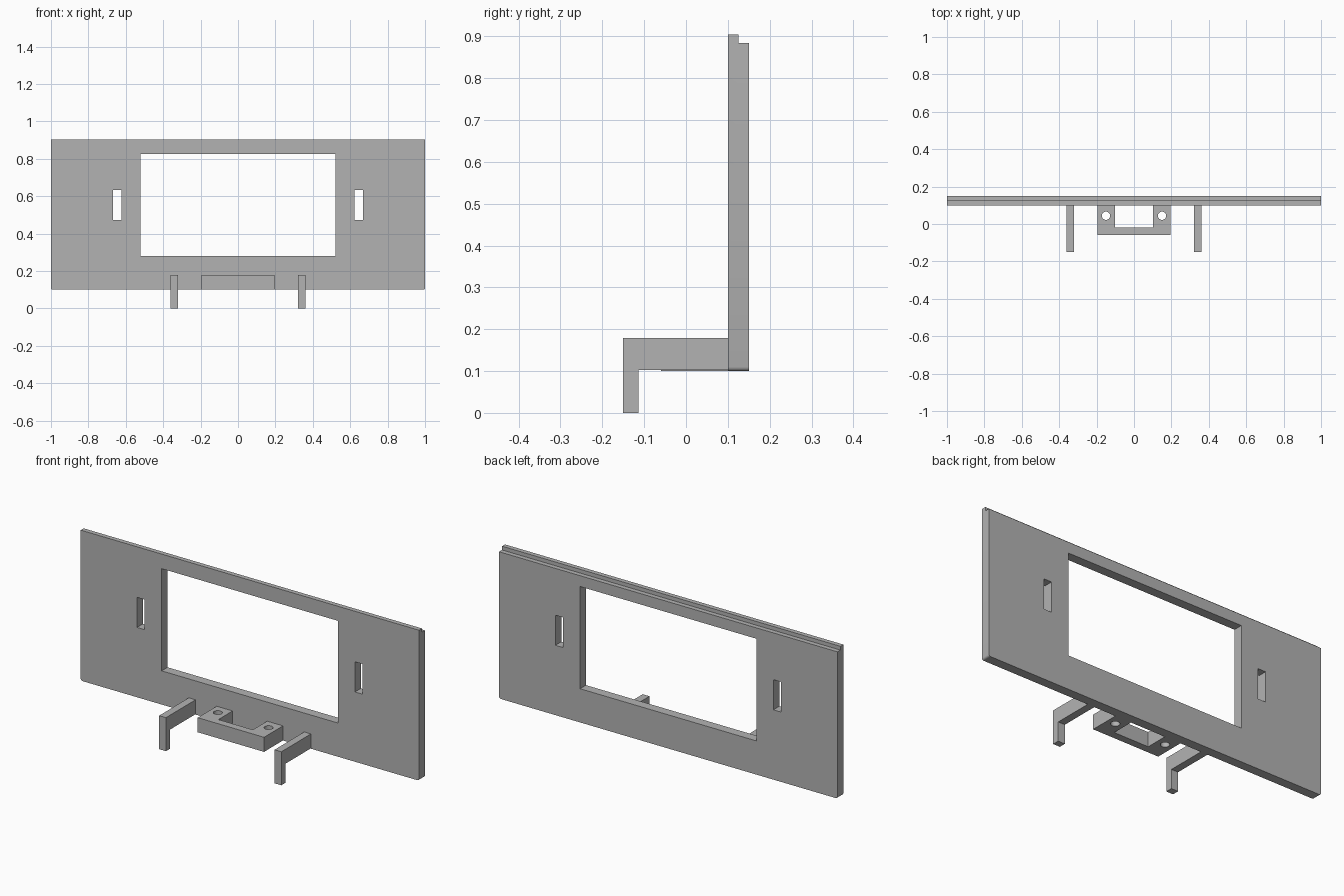
import bpy, bmesh
from mathutils import Vector

cube = bpy.data.objects.get("Cube")
if cube:
    bpy.data.objects.remove(cube, do_unlink=True)

grey = bpy.data.materials.new("plain grey")
grey.use_nodes = True
colour = (0.45, 0.45, 0.45, 1)
grey.diffuse_color = colour
grey.node_tree.nodes["Principled BSDF"].inputs["Base Color"].default_value = colour


def add_object(name, bm):
    bmesh.ops.recalc_face_normals(bm, faces=bm.faces)
    mesh = bpy.data.meshes.new(name)
    bm.to_mesh(mesh)
    bm.free()
    mesh.materials.append(grey)
    obj = bpy.data.objects.new(name, mesh)
    bpy.context.collection.objects.link(obj)
    return obj


def prism(points, direction):
    """Extrude a flat outline along a direction."""
    bm = bmesh.new()
    face = bm.faces.new([bm.verts.new(p) for p in points])
    grown = bmesh.ops.extrude_face_region(bm, geom=[face])["geom"]
    moved = [v for v in grown if isinstance(v, bmesh.types.BMVert)]
    bmesh.ops.translate(bm, verts=moved, vec=Vector(direction))
    return bm


def side_prism(profile, x0, x1):
    return prism([(x0, y, z) for y, z in profile], (x1 - x0, 0, 0))


def box_cutter(x0, x1, z0, z1):
    return add_object("cutter", side_prism([(0, z0), (0.3, z0), (0.3, z1), (0, z1)], x0, x1))


def cut(obj, cutters):
    for cutter in cutters:
        cutter.hide_render = True
        mod = obj.modifiers.new("cut", "BOOLEAN")
        mod.operation = "DIFFERENCE"
        mod.solver = "EXACT"
        mod.object = cutter
        with bpy.context.temp_override(object=obj, active_object=obj):
            bpy.ops.object.modifier_apply(modifier=mod.name)
        bpy.data.objects.remove(cutter, do_unlink=True)


# Face plate with a stepped top edge and softened lower corners
bm = side_prism([(0.1, 0.1), (0.15, 0.1), (0.15, 0.884),
                 (0.125, 0.884), (0.125, 0.904), (0.1, 0.904)], -1, 1)
corners = [e for e in bm.edges
           if all(v.co.z < 0.11 for v in e.verts)
           and e.verts[0].co.x == e.verts[1].co.x]
bmesh.ops.bevel(bm, geom=corners, offset=0.01, segments=3, profile=0.5, affect="EDGES")
plate = add_object("face_plate", bm)

# Display window and two side slots
cut(plate, [box_cutter(-0.521, 0.521, 0.28, 0.826),
            box_cutter(-0.667, -0.622, 0.473, 0.634),
            box_cutter(0.622, 0.667, 0.473, 0.634)])

# U-shaped mounting bracket with two screw holes
outline = [(-0.196, 0.1), (-0.196, -0.06), (0.196, -0.06), (0.196, 0.1),
           (0.102, 0.1), (0.102, -0.02), (-0.102, -0.02), (-0.102, 0.1)]
bracket = add_object("mounting_bracket",
                     prism([(x, y, 0.1) for x, y in outline], (0, 0, 0.078)))
drills = []
for x in (-0.15, 0.15):
    bm = bmesh.new()
    bmesh.ops.create_cone(bm, cap_ends=True, segments=32, radius1=0.022, radius2=0.022, depth=0.3)
    bmesh.ops.translate(bm, verts=bm.verts, vec=(x, 0.044, 0.14))
    drills.append(add_object("cutter", bm))
cut(bracket, drills)

# Pair of hooked arms
hook = [(0.1, 0.102), (0.1, 0.179), (-0.15, 0.179),
        (-0.15, 0), (-0.114, 0), (-0.114, 0.102)]
for name, x in (("right_hook", -0.341), ("left_hook", 0.341)):
    add_object(name, side_prism(hook, x - 0.02, x + 0.02))

# Smooth only the rounded surfaces
for obj in (plate, bracket):
    with bpy.context.temp_override(object=obj, active_object=obj,
                                   selected_objects=[obj], selected_editable_objects=[obj]):
        bpy.ops.object.shade_smooth_by_angle(angle=0.6)
